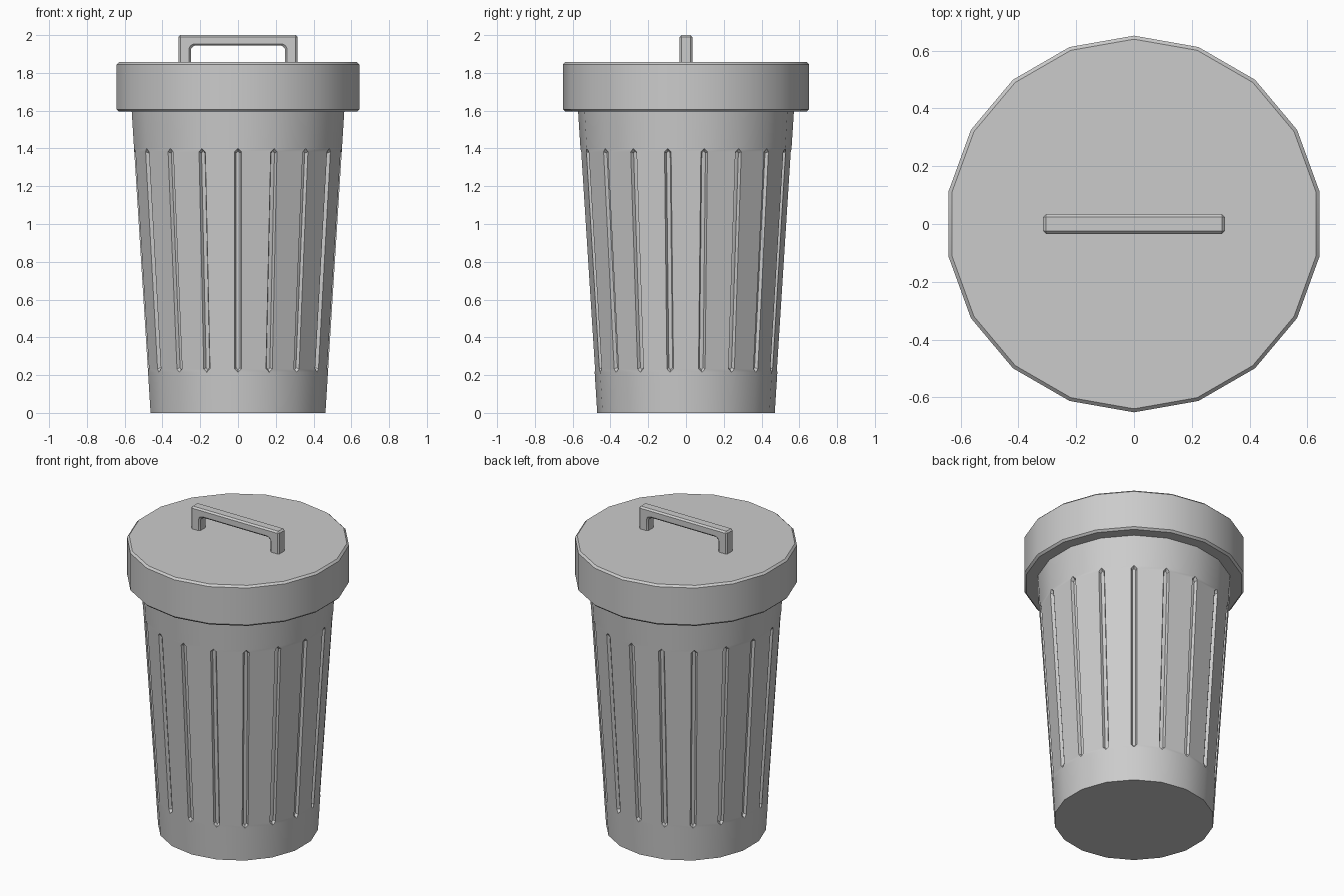
import bpy, bmesh, math
from mathutils import Vector

if "Cube" in bpy.data.objects:
    bpy.data.objects.remove(bpy.data.objects["Cube"])

N = 18  # sides of bin and lid


def corner(k, r, z):
    a = math.radians(-90 + 360 / N * k)
    return Vector((r * math.cos(a), r * math.sin(a), z))


def body_corner(k, z, inset=0.0):
    return corner(k, 0.47 + 0.0635 * z - inset, z)


def finish(name, bm, bevel=0.0):
    bmesh.ops.recalc_face_normals(bm, faces=bm.faces)
    if bevel:
        sharp = [e for e in bm.edges if e.calc_face_angle(0) > math.radians(40)]
        bmesh.ops.bevel(bm, geom=sharp, offset=bevel, segments=1, affect='EDGES')
    me = bpy.data.meshes.new(name)
    bm.to_mesh(me)
    bm.free()
    ob = bpy.data.objects.new(name, me)
    bpy.context.collection.objects.link(ob)
    bpy.ops.object.select_all(action='DESELECT')
    ob.select_set(True)
    bpy.context.view_layer.objects.active = ob
    bpy.ops.object.shade_smooth_by_angle(angle=math.radians(25))
    return ob


# Tapered bin body with a recessed groove on every corner
bm = bmesh.new()
rows = [[bm.verts.new(body_corner(k, z)) for k in range(N)]
        for z in (0, 0.215, 1.40, 1.62)]


def groove_loop(k, half, z_low, z_high, tip, depth):
    def side(s, z):
        c = body_corner(k, z, depth)
        return c + (body_corner(k + s, z, depth) - c).normalized() * half
    pts = [body_corner(k, z_low, depth), side(1, z_low + tip), side(1, z_high - tip),
           body_corner(k, z_high, depth), side(-1, z_high - tip), side(-1, z_low + tip)]
    return pts


rims = []
for k in range(N):
    outer = groove_loop(k, 0.018, 0.215, 1.40, 0.018, 0)
    rim = [rows[1][k] if i == 0 else rows[2][k] if i == 3 else bm.verts.new(p)
           for i, p in enumerate(outer)]
    floor = [bm.verts.new(p) for p in groove_loop(k, 0.010, 0.228, 1.387, 0.012, 0.018)]
    for i in range(6):
        j = (i + 1) % 6
        bm.faces.new((rim[i], rim[j], floor[j], floor[i]))
    bm.faces.new((floor[0], floor[1], floor[2], floor[3]))
    bm.faces.new((floor[0], floor[3], floor[4], floor[5]))
    rims.append(rim)
for k in range(N):
    n = (k + 1) % N
    a, b = rims[k], rims[n]
    bm.faces.new((a[0], b[0], b[5], b[4], b[3], a[3], a[2], a[1]))
    for lo, hi in ((0, 1), (2, 3)):
        bm.faces.new((rows[lo][k], rows[lo][n], rows[hi][n], rows[hi][k]))
bm.faces.new(rows[0])
bm.faces.new(rows[3])
finish("bin_body", bm)

# Lid with chamfered rims
bm = bmesh.new()
low, high = [[bm.verts.new(corner(k, 0.652, z)) for k in range(N)] for z in (1.595, 1.857)]
for k in range(N):
    n = (k + 1) % N
    bm.faces.new((low[k], low[n], high[n], high[k]))
bm.faces.new(low)
bm.faces.new(high)
finish("lid", bm, 0.012)

# Lid handle: arch profile extruded across y
half = [(0.315, 1.84), (0.315, 2.0)]
inner = [(0.25, 1.925), (0.244, 1.938), (0.23, 1.944)]
right = half[::-1] + [(0.25, 1.84)] + inner
profile = right + [(-x, z) for x, z in reversed(right)]
bm = bmesh.new()
face = bm.faces.new([bm.verts.new((x, -0.034, z)) for x, z in profile])
ext = bmesh.ops.extrude_face_region(bm, geom=[face], use_keep_orig=True)
bmesh.ops.translate(bm, vec=(0, 0.068, 0),
                    verts=[g for g in ext['geom'] if isinstance(g, bmesh.types.BMVert)])
finish("lid_handle", bm, 0.010)
